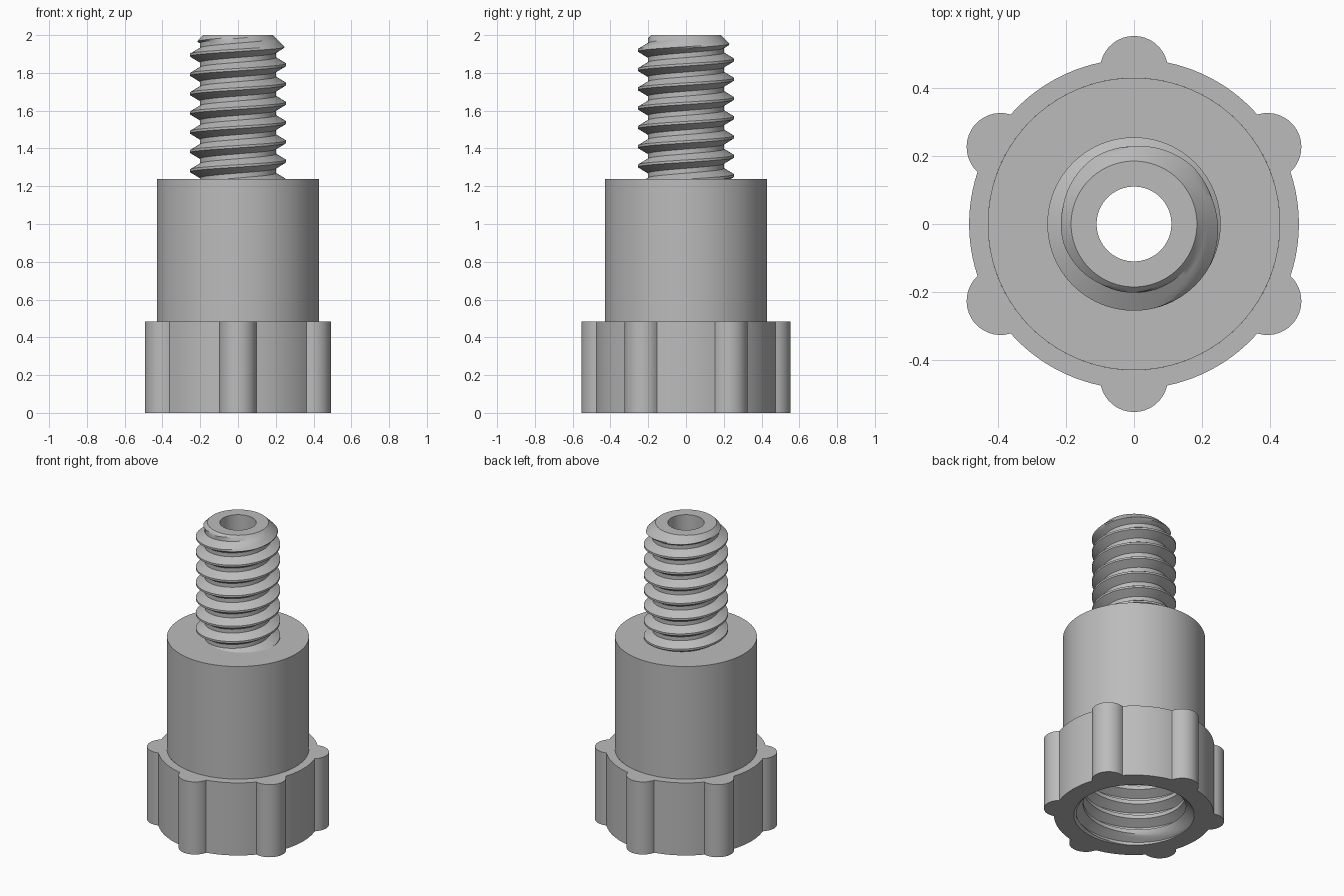
import bpy, bmesh
from math import pi, tau, cos, sin, acos, atan2, hypot

cube = bpy.data.objects.get("Cube")
if cube:
    bpy.data.objects.remove(cube, do_unlink=True)

grey = bpy.data.materials.new("plain grey")
grey.use_nodes = True
grey.diffuse_color = (0.5, 0.5, 0.5, 1)
grey.node_tree.nodes["Principled BSDF"].inputs["Base Color"].default_value = (0.5, 0.5, 0.5, 1)


def skin(name, rows):
    """Join rows of points into a smooth surface, welding the seam."""
    bm = bmesh.new()
    grid = [[bm.verts.new(p) for p in row] for row in rows]
    for a, b in zip(grid, grid[1:]):
        for j in range(len(a) - 1):
            bm.faces.new((a[j], a[j + 1], b[j + 1], b[j]))
    bmesh.ops.remove_doubles(bm, verts=bm.verts[:], dist=1e-5)
    mesh = bpy.data.meshes.new(name)
    bm.to_mesh(mesh)
    bm.free()
    mesh.materials.append(grey)
    obj = bpy.data.objects.new(name, mesh)
    bpy.context.collection.objects.link(obj)
    bpy.ops.object.select_all(action='DESELECT')
    bpy.context.view_layer.objects.active = obj
    obj.select_set(True)
    bpy.ops.object.shade_smooth_by_angle(angle=pi / 6)
    return obj


SEG = 96
TURN = [tau * j / SEG for j in range(SEG + 1)]


def ring(r, z, angles=TURN):
    return [(r * cos(a), r * sin(a), z) for a in angles]


def thread(name, root, crest, pitch, start, lo, hi, limit, inward=False):
    """Helical V thread, trimmed to lo..hi and to a chamfer."""
    n = 4
    profile = [(-1 / 16, crest)]
    profile += [(1 / 16 + 5 / 16 * k / n, crest + (root - crest) * k / n) for k in range(n + 1)]
    profile += [(5 / 8 + 5 / 16 * k / n, root + (crest - root) * k / n) for k in range(n)]
    first = int((lo - start) / pitch) - 3
    last = int((hi - start) / pitch) + 3
    rows = []
    for t in range(first, last):
        for offset, r in profile:
            row = []
            for a in TURN:
                z = start + pitch * (t + offset + a / tau)
                z = min(max(z, lo), hi)
                rr = limit(r, z)
                row.append((rr * cos(a), rr * sin(a), z))
            rows.append(row)
    return skin(name, rows[::-1] if inward else rows)


# Outline of the grip: a disc with six round lobes
DISC, LOBE_AT, LOBE = 0.485, 0.453, 0.1
beta = acos((DISC**2 + LOBE_AT**2 - LOBE**2) / (2 * DISC * LOBE_AT))
alpha = atan2(DISC * sin(beta), DISC * cos(beta) - LOBE_AT)
outline = []
for k in range(6):
    mid = pi / 6 + k * pi / 3
    for i in range(17):
        s = alpha * (i / 8 - 1)
        x, y = LOBE_AT + LOBE * cos(s), LOBE * sin(s)
        outline.append((hypot(x, y), mid + atan2(y, x)))
    for i in range(1, 12):
        outline.append((DISC, mid + beta + (pi / 3 - 2 * beta) * i / 12))
outline.append((outline[0][0], outline[0][1] + tau))
angles = [a for r, a in outline]


def grip_row(z):
    return [(r * cos(a), r * sin(a), z) for r, a in outline]


GRIP_TOP, BODY_TOP, TOP, CEILING = 0.485, 1.237, 2.0, 1.0
MOUTH, BODY_R, BORE, TIP = 0.365, 0.43, 0.11, 0.185

# Lobed grip, with the opening in its underside
skin("grip", [ring(MOUTH, 0, angles), grip_row(0), grip_row(GRIP_TOP),
              ring(BODY_R, GRIP_TOP, angles)])

# Plain cylindrical body with its shoulder
skin("body", [ring(BODY_R, GRIP_TOP), ring(BODY_R, BODY_TOP), ring(0.19, BODY_TOP)])

# Outer thread with a chamfered tip
thread("threaded_stud", 0.202, 0.255, 0.102, 1.945, BODY_TOP - 0.01, TOP,
       lambda r, z: min(r, TIP + TOP - z))

# Inner thread with a countersunk mouth
thread("threaded_socket", 0.308, 0.365, 0.102, 0.05, 0, CEILING + 0.01,
       lambda r, z: max(r, MOUTH - z), inward=True)

# Tip face, through bore and socket ceiling
skin("bore", [ring(TIP, TOP), ring(BORE, TOP), ring(BORE, CEILING), ring(0.375, CEILING)])
